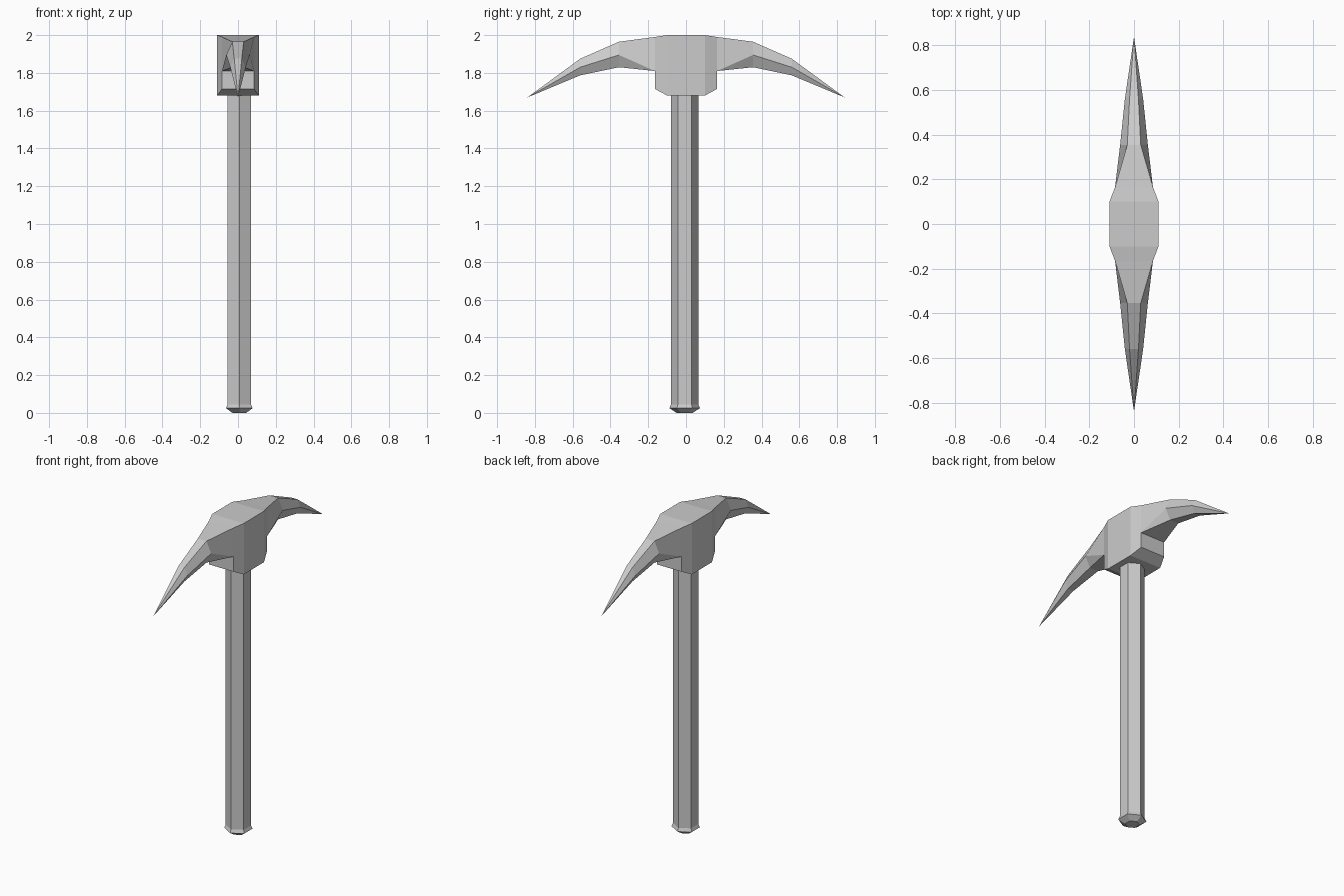
import bpy, bmesh
from math import sin, cos, pi

if "Cube" in bpy.data.objects:
    bpy.data.objects.remove(bpy.data.objects["Cube"])


def loft(name, rings):
    """Skin equal-length rings of points and weld coincident ones."""
    bm = bmesh.new()
    loops = [[bm.verts.new(p) for p in ring] for ring in rings]
    n = len(loops[0])
    for a, b in zip(loops, loops[1:]):
        for i in range(n):
            j = (i + 1) % n
            bm.faces.new((a[i], a[j], b[j], b[i]))
    return bm


def finish(bm, name):
    bmesh.ops.remove_doubles(bm, verts=bm.verts, dist=0.0005)
    bmesh.ops.recalc_face_normals(bm, faces=bm.faces)
    me = bpy.data.meshes.new(name)
    bm.to_mesh(me)
    bm.free()
    ob = bpy.data.objects.new(name, me)
    bpy.context.collection.objects.link(ob)
    return ob


# Handle: six-sided shaft with a flared butt, corners on the y axis
def hexagon(z, r):
    return [(0.007 + r * sin(i * pi / 3), -0.007 + r * cos(i * pi / 3), z)
            for i in range(6)]


bm = loft("handle", [hexagon(0, 0.042), hexagon(0.025, 0.081),
                     hexagon(0.045, 0.072), hexagon(1.70, 0.072)])
bm.verts.ensure_lookup_table()
bm.faces.new(bm.verts[:6])
bm.faces.new(bm.verts[-6:])
finish(bm, "handle")


# Pick head: six-point sections swept from the middle out to the tip
def section(y, top_w, top, mid_w, mid, bot_w, bot):
    half = [(top_w, y, top), (mid_w, y, mid), (bot_w, y, bot)]
    return half + [(-x, yy, z) for x, yy, z in reversed(half)]


bm = loft("pick_head", [
    section(0.0, 0.11, 2.0, 0.11, 1.81, 0.11, 1.68),
    section(0.10, 0.11, 2.0, 0.11, 1.81, 0.11, 1.68),
    section(0.165, 0.085, 1.99, 0.085, 1.81, 0.085, 1.715),
    section(0.165, 0.085, 1.99, 0.085, 1.81, 0.085, 1.81),
    section(0.355, 0.03, 1.965, 0.062, 1.895, 0.03, 1.83),
    section(0.56, 0.02, 1.875, 0.041, 1.83, 0.02, 1.787),
    section(0.84, 0, 1.67, 0, 1.67, 0, 1.67),
])
head = finish(bm, "pick_head")
mirror = head.modifiers.new("Mirror", 'MIRROR')
mirror.use_axis = (False, True, False)
